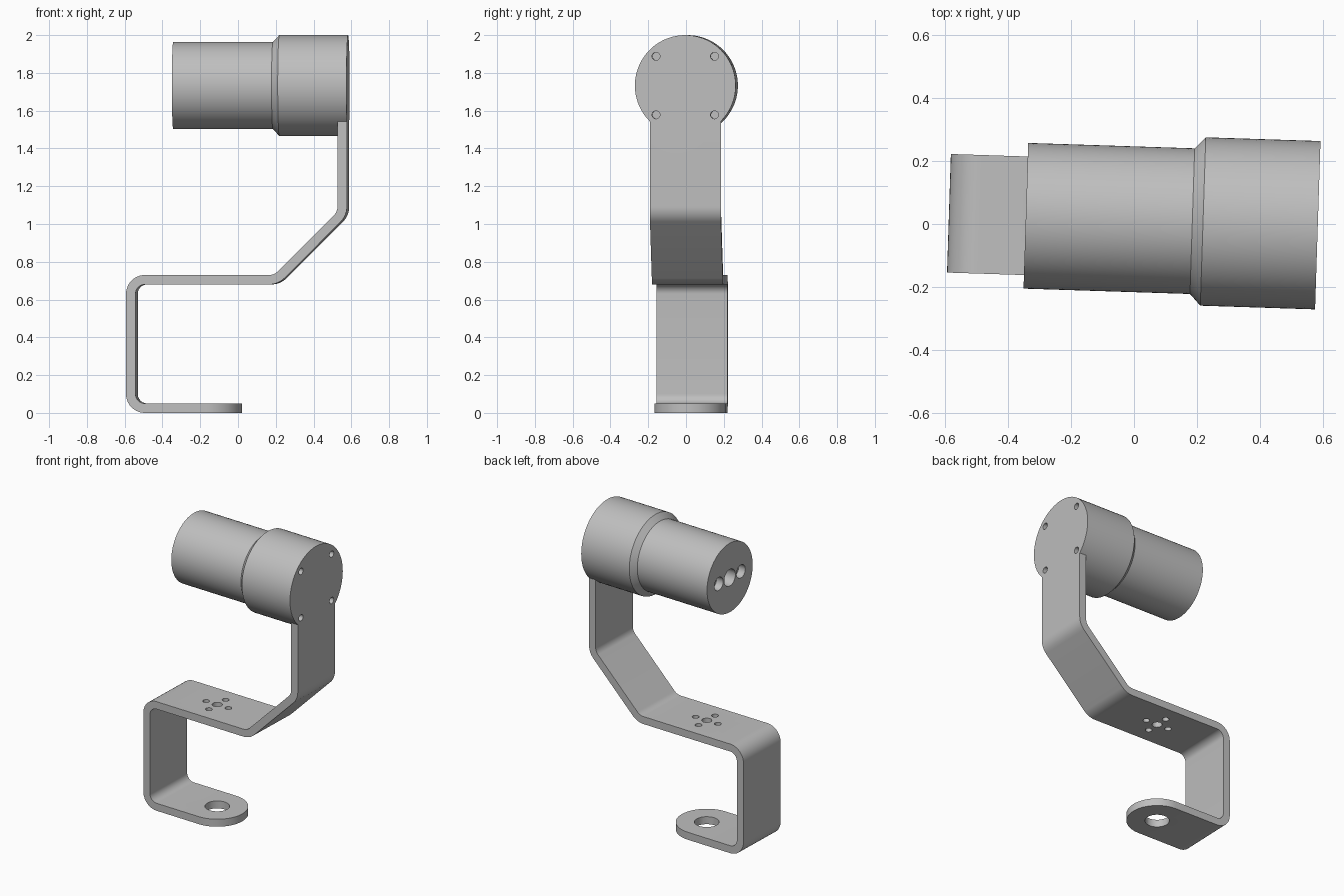
import bpy, bmesh, math
from mathutils import Matrix, Vector

if "Cube" in bpy.data.objects:
    bpy.data.objects.remove(bpy.data.objects["Cube"])

TURN = math.radians(-1.85)      # whole assembly is turned slightly about z
SHIFT = Vector((0, 0.015, 0))
AXIS_Z = 1.733                  # height of the motor axis
HALF_W, THICK = 0.188, 0.05     # strap size
TAB_X = -0.168                  # centre of the rounded tab

grey = bpy.data.materials.new("light grey metal")
grey.use_nodes = True
colour = (0.52, 0.52, 0.52, 1)
grey.diffuse_color = colour
grey.node_tree.nodes["Principled BSDF"].inputs["Base Color"].default_value = colour


def make_object(name, bm):
    bmesh.ops.recalc_face_normals(bm, faces=bm.faces)
    mesh = bpy.data.meshes.new(name)
    bm.to_mesh(mesh)
    bm.free()
    mesh.materials.append(grey)
    obj = bpy.data.objects.new(name, mesh)
    bpy.context.collection.objects.link(obj)
    return obj


def select(obj):
    bpy.ops.object.select_all(action='DESELECT')
    obj.select_set(True)
    bpy.context.view_layer.objects.active = obj


def subtract(obj, cutter, keep=False):
    mod = obj.modifiers.new("cut", 'BOOLEAN')
    mod.operation, mod.solver, mod.object = 'DIFFERENCE', 'EXACT', cutter
    select(obj)
    bpy.ops.object.modifier_apply(modifier=mod.name)
    if not keep:
        bpy.data.objects.remove(cutter)


def drill(obj, centre, radius, depth, along_x):
    """Cut a round hole centred on a surface point, depth to either side."""
    bm = bmesh.new()
    bmesh.ops.create_cone(bm, cap_ends=True, segments=32, radius1=radius,
                          radius2=radius, depth=2 * depth)
    if along_x:
        bm.transform(Matrix.Rotation(math.pi / 2, 4, 'Y'))
    bm.transform(Matrix.Translation(centre))
    cutter = make_object("hole_cutter", bm)
    cutter.hide_render = True
    subtract(obj, cutter)


def lathe_x(name, profile, segments=72):
    """Revolve (x, radius) points about the motor axis and cap the ends."""
    bm = bmesh.new()
    rings = []
    for x, r in profile:
        angles = [2 * math.pi * i / segments for i in range(segments)]
        rings.append([bm.verts.new((x, r * math.cos(a), AXIS_Z + r * math.sin(a)))
                      for a in angles])
    for a, b in zip(rings, rings[1:]):
        for i in range(segments):
            j = (i + 1) % segments
            bm.faces.new((a[i], a[j], b[j], b[i]))
    bm.faces.new(rings[0])
    bm.faces.new(rings[-1])
    return make_object(name, bm)


def rounded_path(corners, steps=10):
    """Replace each inner corner (x, z, radius) with an arc."""
    pts = [Vector(corners[0][:2])]
    for a, b, c in zip(corners, corners[1:], corners[2:]):
        p, r = Vector(b[:2]), b[2]
        u, v = (Vector(a[:2]) - p).normalized(), (Vector(c[:2]) - p).normalized()
        half = u.angle(v) / 2
        mid = p + (u + v).normalized() * r / math.sin(half)
        start = p + u * r / math.tan(half) - mid
        end = p + v * r / math.tan(half) - mid
        sweep = math.pi - 2 * half
        for i in range(steps + 1):
            t = i / steps
            pts.append(mid + (start * math.sin((1 - t) * sweep)
                              + end * math.sin(t * sweep)) / math.sin(sweep))
    pts.append(Vector(corners[-1][:2]))
    return pts


# Bent strap: a flat bar swept along its centre line, narrowing round the tab tip
mid_t = THICK / 2
left, right, shelf = -0.562, 0.558, 0.705
path = rounded_path([(TAB_X, mid_t, 0), (left, mid_t, 0.075), (left, shelf, 0.075),
                     (0.208, shelf, 0.09), (right, 1.055, 0.09), (right, 1.555, 0)])
stations = [(p, HALF_W) for p in path]
for i in range(1, 20):
    a = math.radians(89.5 * i / 19)
    stations.insert(0, (Vector((TAB_X + HALF_W * math.sin(a), mid_t)),
                        HALF_W * math.cos(a)))
bm = bmesh.new()
rings = []
for i, (p, w) in enumerate(stations):
    before = stations[max(i - 1, 0)][0]
    after = stations[min(i + 1, len(stations) - 1)][0]
    d1 = (p - before).normalized() if i else (after - p).normalized()
    d2 = (after - p).normalized() if after != p else d1
    d = (d1 + d2).normalized()
    n = Vector((-d.y, d.x)) * mid_t / d.dot(d1)
    rings.append([bm.verts.new((p.x + s * n.x, y * w, p.y + s * n.y))
                  for s, y in ((1, 1), (1, -1), (-1, -1), (-1, 1))])
for a, b in zip(rings, rings[1:]):
    for i in range(4):
        j = (i + 1) % 4
        bm.faces.new((a[i], a[j], b[j], b[i]))
bm.faces.new(rings[0])
bm.faces.new(rings[-1])
bracket = make_object("bent_bracket", bm)

# Motor: slim body, chamfered shoulder, wide housing flush with the strap
FRONT, REAR = right + mid_t, -0.343
motor = lathe_x("motor_housing", [(REAR, 0.231), (0.185, 0.231),
                                  (0.219, 0.267), (FRONT, 0.267)])
subtract(bracket, motor, keep=True)

# Screw holes in the end cap
for y in (-0.155, 0.155):
    for z in (-0.155, 0.155):
        drill(motor, (FRONT, y, AXIS_Z + z), 0.021, 0.06, True)

# Three sockets in the rear face
for y, r, depth in ((-0.112, 0.044, 0.05), (0, 0.056, 0.09), (0.112, 0.044, 0.05)):
    drill(motor, (REAR, y, AXIS_Z), r, depth, True)

# Large hole in the tab, hole cluster in the shelf
drill(bracket, (TAB_X, 0, mid_t), 0.075, 0.1, False)
drill(bracket, (TAB_X, 0, shelf), 0.031, 0.1, False)
for dx, dy in ((1, 0), (-1, 0), (0, 1), (0, -1)):
    drill(bracket, (TAB_X + 0.084 * dx, 0.084 * dy, shelf), 0.021, 0.1, False)

# Smooth shading and final placement
for obj in (bracket, motor):
    select(obj)
    bpy.ops.object.shade_smooth_by_angle(angle=math.radians(30))
    obj.rotation_euler.z = TURN
    obj.location = SHIFT
